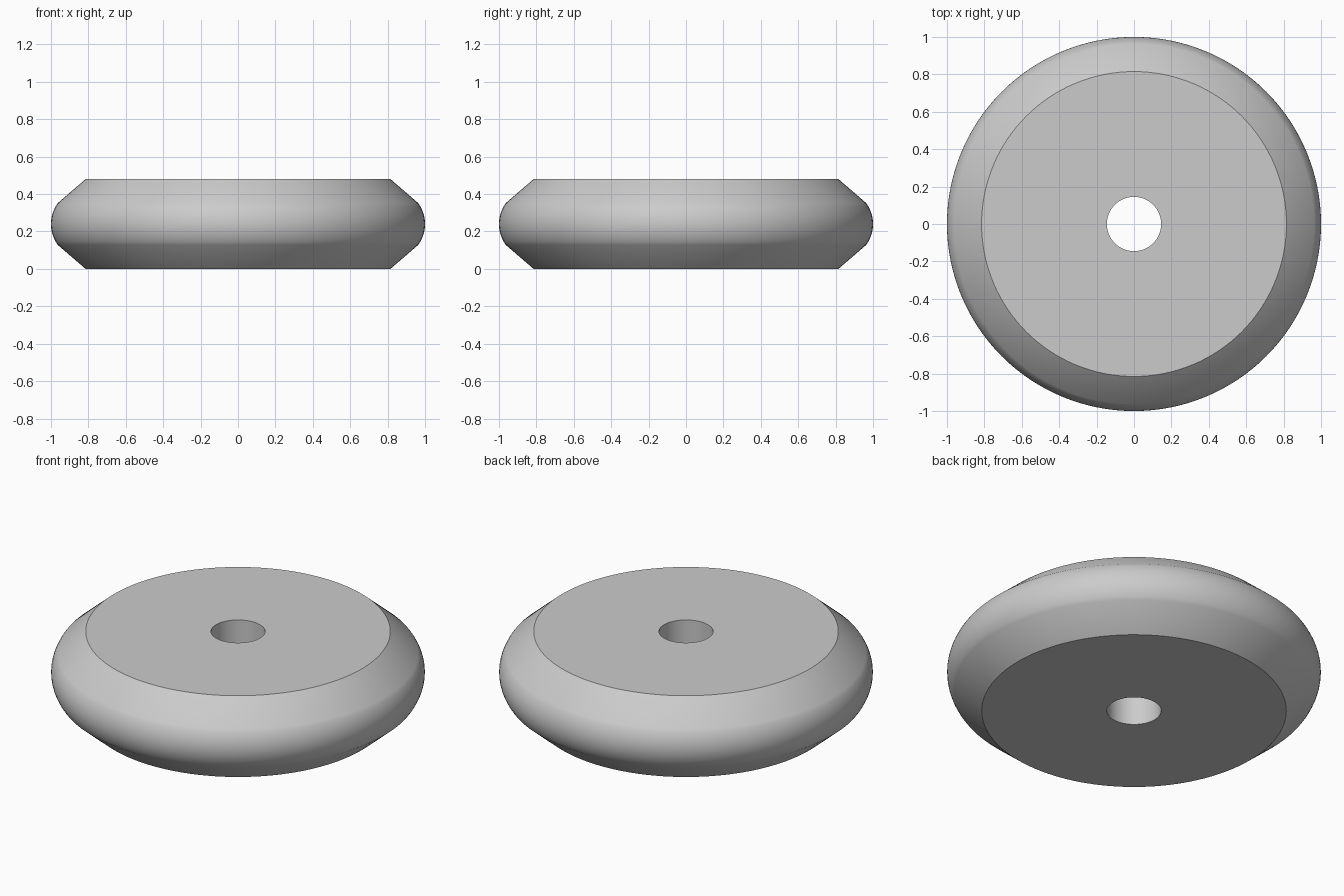
import bpy, bmesh
from math import sin, cos, asin, pi

cube = bpy.data.objects.get("Cube")
if cube:
    bpy.data.objects.remove(cube, do_unlink=True)

HEIGHT, MID = 0.48, 0.24
BORE, FACE, SHOULDER = 0.145, 0.815, 0.965
HALF_BAND, RIM_RADIUS = 0.112, 0.19
SEGMENTS, ARC_STEPS = 128, 12

# Half cross-section: bore, flat face, chamfer, rounded rim and back
sweep = asin(HALF_BAND / RIM_RADIUS)
centre = 1 - RIM_RADIUS
profile = [(BORE, 0), (FACE, 0)]
for i in range(ARC_STEPS + 1):
    a = sweep * (2 * i / ARC_STEPS - 1)
    profile.append((centre + RIM_RADIUS * cos(a), MID + RIM_RADIUS * sin(a)))
profile += [(FACE, HEIGHT), (BORE, HEIGHT)]

# Revolve the closed section around z
bm = bmesh.new()
verts = [bm.verts.new((r, 0, z)) for r, z in profile]
edges = [bm.edges.new((v, verts[(i + 1) % len(verts)])) for i, v in enumerate(verts)]
bmesh.ops.spin(bm, geom=verts + edges, cent=(0, 0, 0), axis=(0, 0, 1),
               angle=2 * pi, steps=SEGMENTS, use_merge=True)
bmesh.ops.remove_doubles(bm, verts=bm.verts, dist=1e-4)
bmesh.ops.recalc_face_normals(bm, faces=bm.faces)
mesh = bpy.data.meshes.new("roller_wheel")
bm.to_mesh(mesh)
bm.free()

wheel = bpy.data.objects.new("roller_wheel", mesh)
bpy.context.collection.objects.link(wheel)

# Plain light grey
grey = bpy.data.materials.new("light_grey")
grey.use_nodes = True
colour = (0.6, 0.6, 0.6, 1)
grey.diffuse_color = colour
grey.node_tree.nodes["Principled BSDF"].inputs["Base Color"].default_value = colour
mesh.materials.append(grey)

# Smooth rim and bore, crisp face edges
bpy.ops.object.select_all(action="DESELECT")
wheel.select_set(True)
bpy.context.view_layer.objects.active = wheel
bpy.ops.object.shade_smooth_by_angle(angle=pi / 6)
